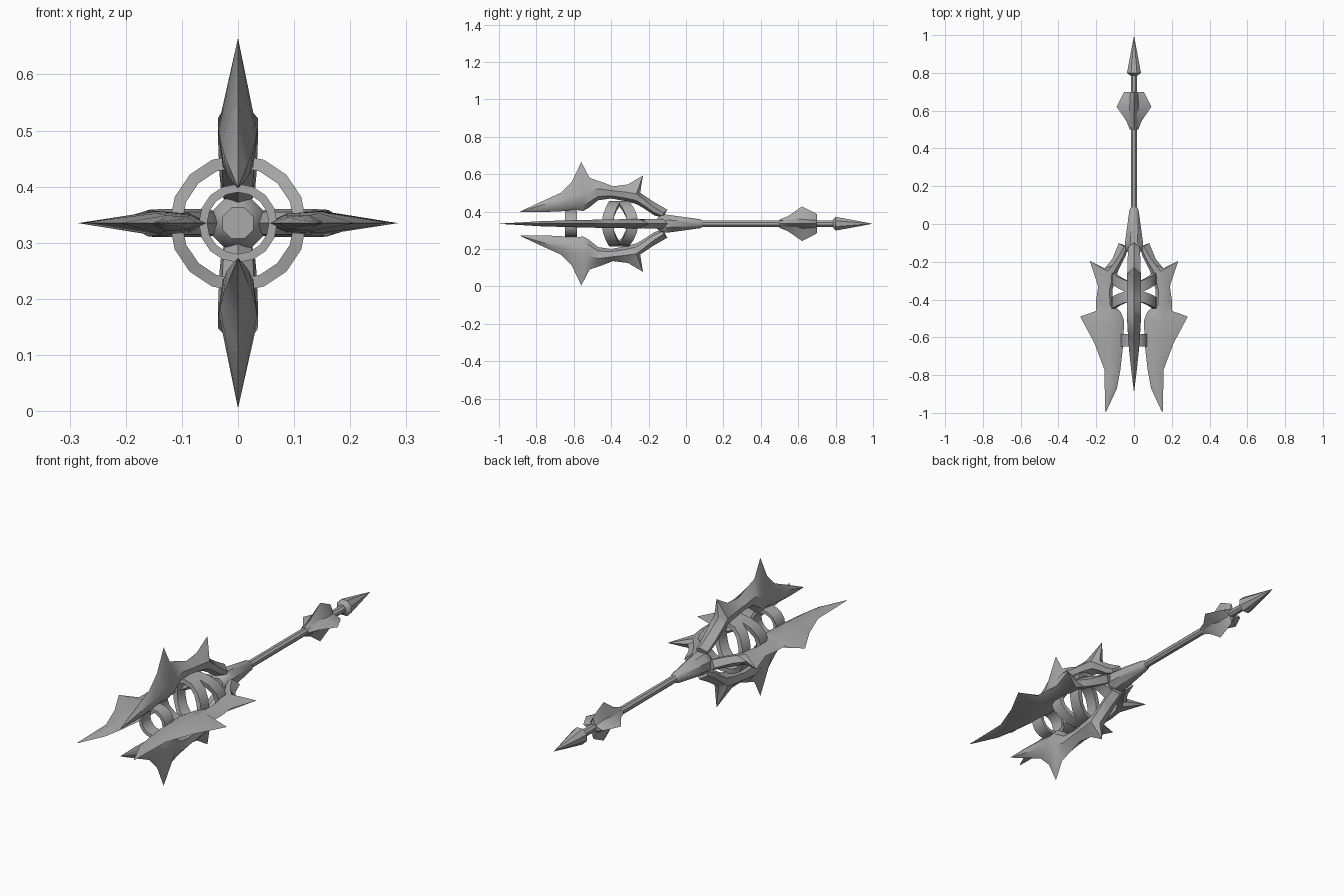
import bpy, bmesh, math

if "Cube" in bpy.data.objects:
    bpy.data.objects.remove(bpy.data.objects["Cube"])

AXIS_Z = 0.335
steel = bpy.data.materials.new("steel grey")
steel.diffuse_color = (0.4, 0.4, 0.4, 1)
steel.use_nodes = True
steel.node_tree.nodes["Principled BSDF"].inputs["Base Color"].default_value = steel.diffuse_color


def finish(bm, name, angle=0.0, smooth=40):
    """Turn a bmesh built around the y axis (radial = +z) into an object."""
    bmesh.ops.remove_doubles(bm, verts=bm.verts, dist=1e-5)
    bmesh.ops.recalc_face_normals(bm, faces=bm.faces)
    me = bpy.data.meshes.new(name)
    bm.to_mesh(me)
    bm.free()
    ob = bpy.data.objects.new(name, me)
    bpy.context.collection.objects.link(ob)
    me.materials.append(steel)
    ob.location.z = AXIS_Z
    ob.rotation_euler.y = angle
    bpy.ops.object.select_all(action='DESELECT')
    ob.select_set(True)
    bpy.context.view_layer.objects.active = ob
    bpy.ops.object.shade_smooth_by_angle(angle=math.radians(smooth))
    return ob


def loft(bm, loops, closed=False, caps=True):
    rings = [[bm.verts.new(p) for p in lp] for lp in loops]
    n = len(rings[0])
    pairs = list(zip(rings, rings[1:])) + ([(rings[-1], rings[0])] if closed else [])
    for a, b in pairs:
        for i in range(n):
            j = (i + 1) % n
            bm.faces.new((a[i], a[j], b[j], b[i]))
    if caps and not closed:
        bm.faces.new(rings[0])
        bm.faces.new(rings[-1])


def blade(name, stations, angle):
    """Stations: ridge y, ridge r, body y, inner r, body outer r, half width."""
    loops = []
    for yr, rr, yi, ri, rb, w in stations:
        lo, hi = ri + 0.22 * (rb - ri), ri + 0.65 * (rb - ri)
        loops.append([(0, yi, ri), (w * 0.8, yi, lo), (w, yi, hi),
                      (0, yr, rr), (-w, yi, hi), (-w * 0.8, yi, lo)])
    bm = bmesh.new()
    loft(bm, loops)
    finish(bm, name, angle)


def lathe(name, prof, sides, smooth=40):
    loops = [[(r * math.sin(2 * math.pi * (i + .5) / sides), y,
               r * math.cos(2 * math.pi * (i + .5) / sides)) for i in range(sides)]
             for y, r in prof]
    bm = bmesh.new()
    loft(bm, loops)
    finish(bm, name, 0, smooth)


def band(name, r, thick, width, y_z, y_x):
    """Octagonal ring whose y runs from y_z at the top to y_x at the sides."""
    loops = []
    for i in range(16):
        a = 2 * math.pi * i / 16
        y = y_z + (y_x - y_z) * math.sin(a) ** 2
        loops.append([(q * math.sin(a), y + d, q * math.cos(a)) for q, d in
                      ((r, -width / 2), (r, width / 2),
                       (r - thick, width / 2), (r - thick, -width / 2))])
    bm = bmesh.new()
    loft(bm, loops, closed=True)
    finish(bm, name, 0, 30)


# upper and lower blades
tall = [(-.885, .066, -.885, .064, .066, .001),
        (-.78, .115, -.78, .062, .115, .014),
        (-.67, .165, -.67, .066, .16, .026),
        (-.61, .225, -.60, .075, .19, .032),
        (-.56, .33, -.55, .068, .215, .034),
        (-.515, .245, -.52, .085, .215, .036),
        (-.455, .225, -.47, .125, .22, .036),
        (-.39, .20, -.40, .135, .20, .036),
        (-.31, .21, -.32, .12, .195, .036),
        (-.23, .258, -.265, .105, .19, .036),
        (-.245, .165, -.23, .085, .16, .035),
        (-.17, .115, -.17, .045, .11, .033),
        (-.10, .075, -.12, .03, .07, .03)]
# longer, thinner side blades
wide = [(-.995, .152, -.995, .148, .152, .001),
        (-.87, .155, -.87, .09, .155, .008),
        (-.77, .157, -.77, .072, .157, .014),
        (-.63, .21, -.63, .056, .19, .018),
        (-.49, .285, -.51, .053, .20, .021),
        (-.46, .20, -.465, .07, .19, .022),
        (-.40, .20, -.43, .11, .19, .023),
        (-.33, .19, -.35, .115, .18, .024),
        (-.195, .235, -.25, .085, .17, .025),
        (-.235, .155, -.22, .07, .14, .025),
        (-.185, .115, -.17, .045, .10, .025),
        (-.10, .08, -.12, .03, .065, .025)]
for k, name in enumerate(("upper_blade", "right_blade", "lower_blade", "left_blade")):
    blade(name, wide if k % 2 else tall, k * math.pi / 2)

# bands that tie the blades together
band("front_band", .07, .015, .065, -.615, -.615)
band("middle_band", .122, .022, .06, -.38, -.42)
band("rear_band", .122, .022, .06, -.335, -.285)

# collar, shaft and pommel point
lathe("collar", [(-.155, .03), (-.13, .052), (-.10, .052), (.075, .026), (.09, .017)], 8)
lathe("shaft", [(.05, .018), (.81, .018)], 8)
lathe("pommel", [(.785, .02), (.80, .04), (.845, .031), (.92, .016), (.995, .0005)], 8, 35)

# four fins near the pommel
for k in range(4):
    bm = bmesh.new()
    fin = [(.50, .022, .012), (.545, .04, .022), (.62, .092, .028), (.69, .058, .022), (.70, .05, .012)]
    loft(bm, [[(0, y, r), (w, y, .016), (0, y, .005), (-w, y, .016)] for y, r, w in fin])
    finish(bm, "fin", k * math.pi / 2, 25)
